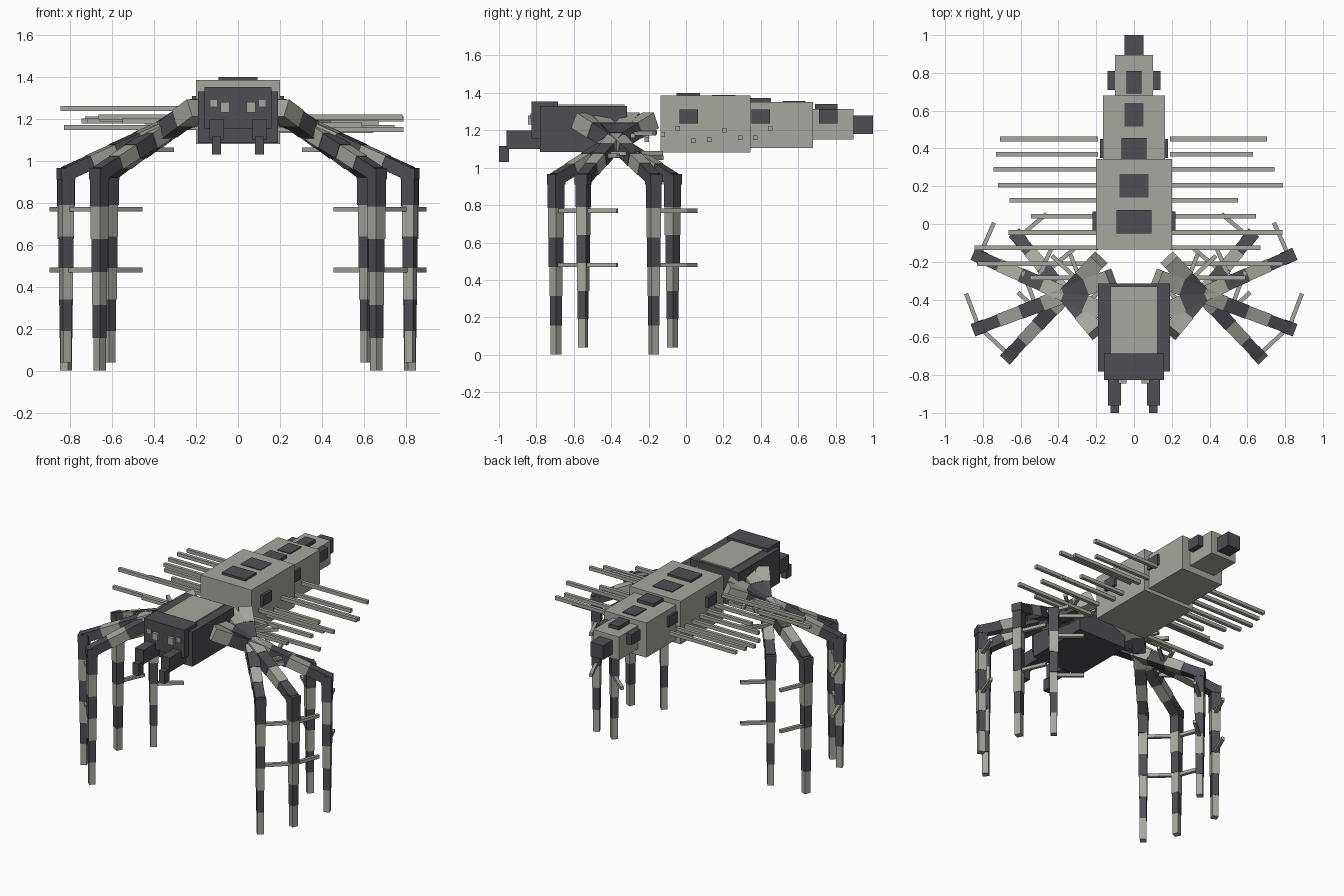
import bpy, bmesh
from mathutils import Vector, Matrix

cube = bpy.data.objects.get("Cube")
if cube:
    bpy.data.objects.remove(cube, do_unlink=True)


def material(name, colour):
    m = bpy.data.materials.new(name)
    m.use_nodes = True
    m.diffuse_color = (*colour, 1)
    m.node_tree.nodes["Principled BSDF"].inputs["Base Color"].default_value = (*colour, 1)
    return m


light = material("pale grey", (0.39, 0.39, 0.35))
dark = material("charcoal", (0.078, 0.076, 0.088))


def make(name, bm, mats):
    mesh = bpy.data.meshes.new(name)
    bm.to_mesh(mesh)
    bm.free()
    for m in mats:
        mesh.materials.append(m)
    ob = bpy.data.objects.new(name, mesh)
    bpy.context.collection.objects.link(ob)
    return ob


def box(name, mat, x, y, z):
    """Axis-aligned box from three (low, high) ranges."""
    bm = bmesh.new()
    centre = [sum(r) / 2 for r in (x, y, z)]
    size = [r[1] - r[0] for r in (x, y, z)]
    bmesh.ops.create_cube(bm, matrix=Matrix.Translation(centre) @ Matrix.Diagonal((*size, 1)))
    return make(name, bm, [mat])


def mirrored(name, mat, x, y, z):
    box("left_" + name, mat, x, y, z)
    box("right_" + name, mat, (-x[1], -x[0]), y, z)


def bar(bm, start, end, side, width, index):
    """Square bar between two points, one face kept parallel to side."""
    axis = (end - start).normalized()
    up = axis.cross(side).normalized()
    frame = Matrix((side, up, axis)).transposed().to_4x4()
    size = Matrix.Diagonal((width, width, (end - start).length, 1))
    before = set(bm.faces)
    bmesh.ops.create_cube(bm, matrix=Matrix.Translation((start + end) / 2) @ frame @ size)
    for f in set(bm.faces) - before:
        f.material_index = index


# Abdomen, stepping down to the tail
box("abdomen_front", light, (-.2, .2), (-.135, .345), (1.08, 1.385))
box("abdomen_middle", light, (-.165, .165), (.345, .68), (1.105, 1.35))
box("abdomen_rear", light, (-.1, .1), (.68, .895), (1.15, 1.315))
box("tail_tip", dark, (-.05, .05), (.895, 1), (1.18, 1.28))

# Raised dark patches on the back and flanks
for half, y0, y1, z0, z1 in ((.092, -.05, .075, 1.37, 1.4), (.078, .14, .265, 1.37, 1.39),
                             (.065, .345, .455, 1.34, 1.372), (.05, .515, .64, 1.34, 1.357),
                             (.04, .69, .81, 1.3, 1.34)):
    box("back_patch", dark, (-half, half), (y0, y1), (z0, z1))
for x0, x1, y0 in ((.19, .22, -.035), (.155, .18, .35), (.09, .14, .71)):
    mirrored("flank_patch", dark, (x0, x1), (y0, y0 + .1), (1.235, 1.31))

# Head and face
box("thorax", dark, (-.19, .19), (-.78, -.315), (1.085, 1.33))
box("head", dark, (-.16, .16), (-.826, -.685), (1.155, 1.353))
box("thorax_plate", light, (-.125, .125), (-.685, -.33), (1.32, 1.338))
mirrored("jaw", dark, (.07, .137), (-.96, -.77), (1.1, 1.2))
mirrored("fang", dark, (.08, .125), (-1, -.945), (1.03, 1.115))
mirrored("inner_eye", light, (.04, .083), (-.845, -.82), (1.23, 1.28))
mirrored("outer_eye", light, (.1, .13), (-.832, -.82), (1.26, 1.29))

# Long side bristles: y, right reach, right height, left reach, left height
for y, rx, rz, lx, lz in ((.45, .71, 1.2, .705, 1.21), (.37, .73, 1.2, .63, 1.16),
                          (.29, .745, 1.19, .745, 1.16), (.205, .72, 1.19, .79, 1.2),
                          (.125, .66, 1.2, .55, 1.15), (.04, .545, 1.2, .645, 1.145),
                          (-.045, .665, 1.21, .785, 1.21), (-.125, .845, 1.25, .67, 1.18),
                          (-.21, .83, 1.16, .79, 1.15), (-.285, .55, 1.19, .59, 1.17)):
    box("right_bristle", light, (-rx, -.19), (y - .012, y + .012), (rz - .012, rz + .012))
    box("left_bristle", light, (.19, lx), (y - .012, y + .012), (lz - .012, lz + .012))


# Legs: six banded upper segments, six banded lower segments, four hairs
def leg(name, sx, knee_x, knee_y, foot):
    bm = bmesh.new()
    flip = Vector((sx, 1, 1))
    hub = Vector((.36, -.375, 1.145))
    knee = Vector((knee_x, knee_y, .94))
    out = Vector((knee.x - hub.x, knee.y - hub.y, 0)).normalized()
    side = Vector((-out.y, out.x, 0))
    hip = hub - out * .255 + Vector((0, 0, .108))
    ankle = Vector((knee.x, knee.y, foot))

    def add(a, b, width, index):
        s = side * flip
        bar(bm, a * flip, b * flip, s, width, index)

    for a, b, w0, w1 in ((hip, knee, .09, .064), (knee, ankle, .064, .042)):
        first = 0 if a is hip else 1
        for i in range(6):
            p, q = a.lerp(b, i / 6), a.lerp(b, (i + 1) / 6)
            add(p, q, w0 + (w1 - w0) * i / 5, (i + first) % 2)
        for d in (.17, .46):
            root = a + (b - a).normalized() * d
            tip = root + side * .195
            s = Vector((0, 0, 1))
            bar(bm, root * flip, tip * flip, s, .022, 0)
    # Knee cap
    add(knee + Vector((0, 0, -.03)), knee + Vector((0, 0, .025)), .07, 1)
    bmesh.ops.recalc_face_normals(bm, faces=bm.faces)
    make(name, bm, [light, dark])


for sx, label in ((1, "left"), (-1, "right")):
    leg(label + "_front_leg", sx, .66, -.695, 0)
    leg(label + "_second_leg", sx, .82, -.55, .04)
    leg(label + "_third_leg", sx, .82, -.172, 0)
    leg(label + "_back_leg", sx, .613, -.072, .04)
